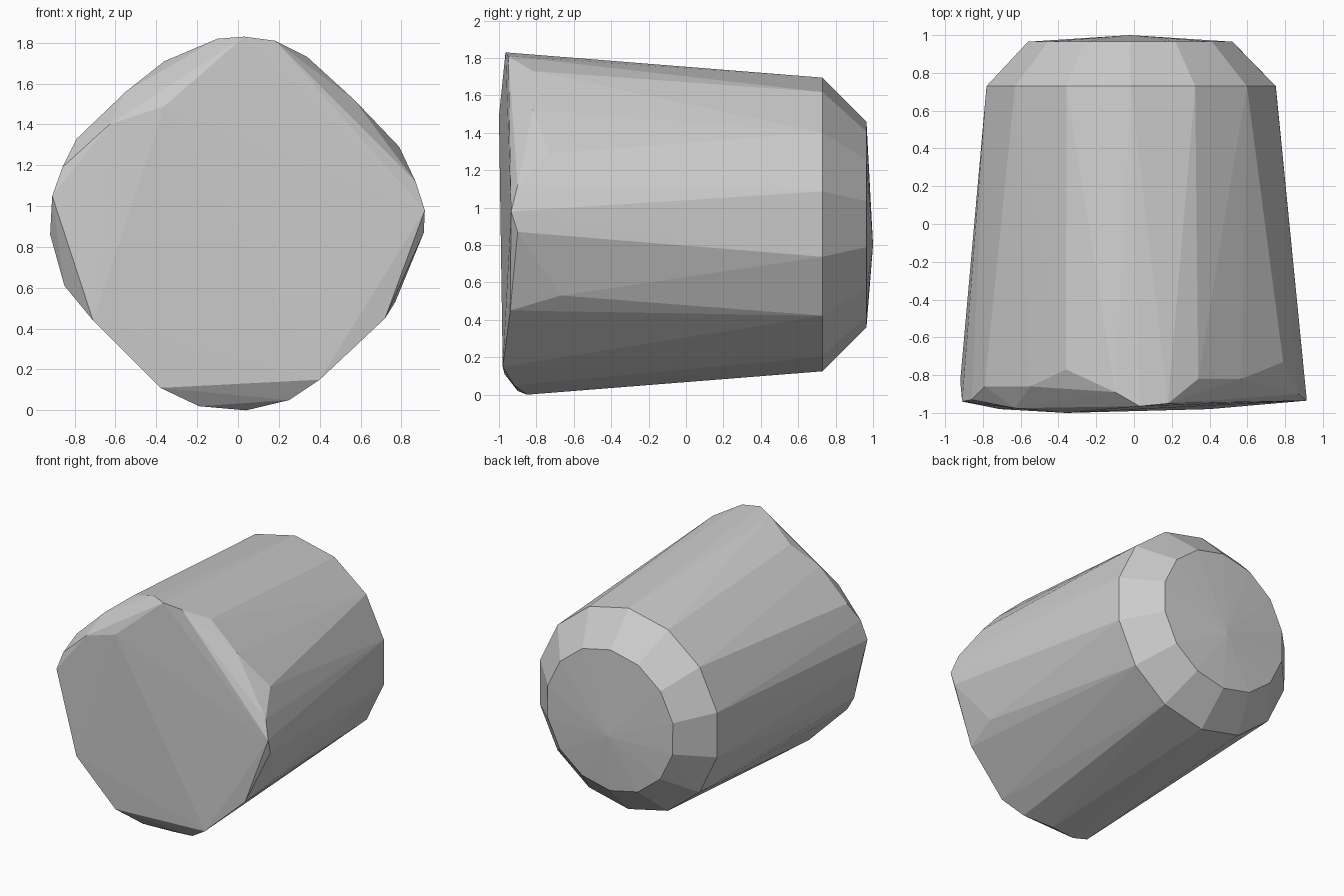
import bpy, bmesh, math

if "Cube" in bpy.data.objects:
    bpy.data.objects.remove(bpy.data.objects["Cube"])


def ring(y, cx, cz, rx, rz, n, start):
    """Points of one round section across the y axis."""
    return [(cx + rx * math.cos(start + math.tau * i / n), y,
             cz + rz * math.sin(start + math.tau * i / n)) for i in range(n)]


# Worn, obliquely chipped front end: rim points as (x, y, z)
front = [
    (0.03, -0.965, 1.83), (-0.10, -0.89, 1.82), (-0.36, -0.77, 1.71),
    (-0.55, -0.86, 1.56), (-0.79, -0.86, 1.33), (-0.86, -0.93, 1.19),
    (-0.91, -0.94, 1.05), (-0.92, -0.83, 0.86), (-0.85, -0.86, 0.61),
    (-0.71, -0.98, 0.44), (-0.38, -0.97, 0.11), (-0.19, -0.90, 0.02),
    (0.04, -0.85, 0.00), (0.25, -0.92, 0.05), (0.40, -0.98, 0.15),
    (0.72, -0.94, 0.45), (0.77, -0.67, 0.53), (0.91, -0.90, 0.87),
    (0.915, -0.935, 0.98), (0.87, -0.90, 1.12), (0.79, -0.73, 1.29),
    (0.57, -0.82, 1.52), (0.34, -0.82, 1.73), (0.18, -0.95, 1.81),
    (-0.36, -1.0, 1.49), (-0.63, -0.975, 1.40),
]

# Bevelled back end: shoulder, cap edge and slightly raised cap centre
shoulder = ring(0.73, -0.015, 0.91, 0.785, 0.785, 14, math.radians(13))
cap_edge = ring(0.965, -0.02, 0.91, 0.555, 0.55, 14, math.radians(13))
cap_centre = [(-0.02, 1.0, 0.80)]

# Faceted tapered barrel skinned over the sections
bm = bmesh.new()
for p in front + shoulder + cap_edge + cap_centre:
    bm.verts.new(p)
res = bmesh.ops.convex_hull(bm, input=bm.verts[:])
spare = {g for g in res["geom_interior"] + res["geom_unused"]
         if isinstance(g, bmesh.types.BMVert)}
bmesh.ops.delete(bm, geom=list(spare), context='VERTS')
bmesh.ops.recalc_face_normals(bm, faces=bm.faces[:])

mesh = bpy.data.meshes.new("tapered_barrel")
bm.to_mesh(mesh)
bm.free()
barrel = bpy.data.objects.new("tapered_barrel", mesh)
bpy.context.collection.objects.link(barrel)
